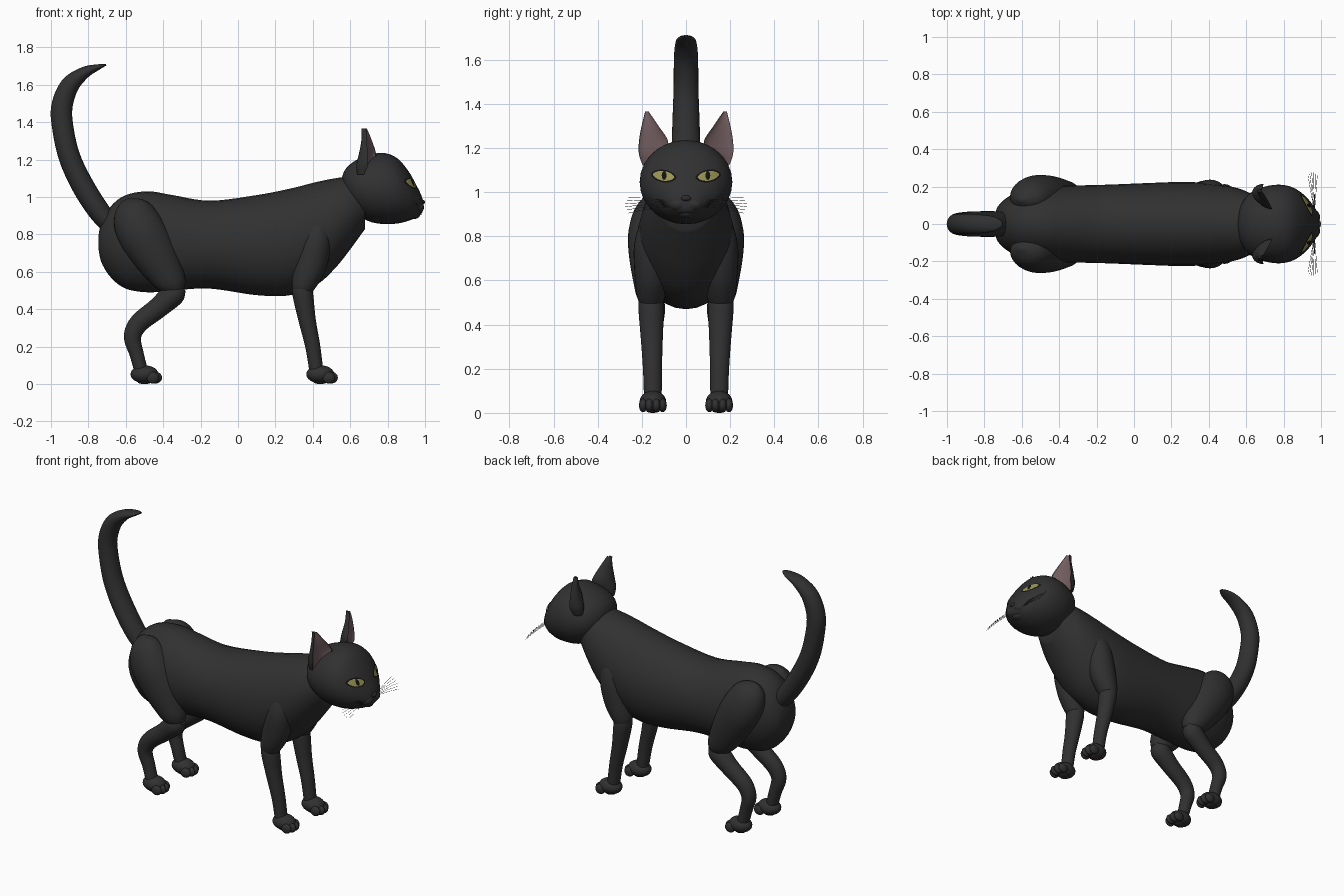
import bpy, bmesh, math
from mathutils import Vector, Matrix
from mathutils.bvhtree import BVHTree

if "Cube" in bpy.data.objects:
    bpy.data.objects.remove(bpy.data.objects["Cube"])


def material(name, r, g, b):
    m = bpy.data.materials.new(name)
    m.use_nodes = True
    m.diffuse_color = (r, g, b, 1)
    bsdf = m.node_tree.nodes["Principled BSDF"]
    bsdf.inputs["Base Color"].default_value = (r, g, b, 1)
    bsdf.inputs["Roughness"].default_value = 0.8
    return m


FUR = material("black_fur", 0.03, 0.03, 0.03)
PINK = material("ear_pink", 0.17, 0.11, 0.115)
IRIS = material("eye_yellow", 0.32, 0.3, 0.09)
DARK = material("pupil_black", 0.006, 0.006, 0.006)
SKIN = material("nose_and_pad", 0.035, 0.025, 0.025)
HAIR = material("whisker_grey", 0.08, 0.08, 0.08)


def finish(bm, name, mats):
    bmesh.ops.recalc_face_normals(bm, faces=bm.faces[:])
    me = bpy.data.meshes.new(name)
    bm.to_mesh(me)
    bm.free()
    for m in mats:
        me.materials.append(m)
    for p in me.polygons:
        p.use_smooth = True
    me.set_sharp_from_angle(angle=math.radians(50))
    ob = bpy.data.objects.new(name, me)
    bpy.context.scene.collection.objects.link(ob)
    return ob


def loft(name, rings, mats, rule=None):
    """Skin a list of rings; rule(side) picks the material of each strip."""
    bm = bmesh.new()
    vs = [[bm.verts.new(p) for p in ring] for ring in rings]
    n = len(rings[0])
    for a, b in zip(vs, vs[1:]):
        for j in range(n):
            k = (j + 1) % n
            f = bm.faces.new((a[j], a[k], b[k], b[j]))
            f.material_index = rule(j) if rule else 0
    bm.faces.new(vs[0])
    bm.faces.new(vs[-1])
    return finish(bm, name, mats)


def smooth_stations(st, steps=5):
    """Catmull-Rom interpolation through the stations."""
    st = [Vector(s) for s in st]
    pad = [st[0]] + st + [st[-1]]
    out = []
    for p0, p1, p2, p3 in zip(pad, pad[1:], pad[2:], pad[3:]):
        for i in range(steps):
            t = i / steps
            out.append(0.5 * (2 * p1 + (p2 - p0) * t
                       + (2 * p0 - 5 * p1 + 4 * p2 - p3) * t * t
                       + (3 * p1 - p0 - 3 * p2 + p3) * t ** 3))
    return out + [st[-1]]


def tube(name, stations, mat=FUR, upright=False, sides=28):
    """Stations are x, y, z, radius across y, radius in the side plane."""
    st = smooth_stations(stations)
    rings = []
    for i, s in enumerate(st):
        a, b = st[max(i - 1, 0)], st[min(i + 1, len(st) - 1)]
        d = Vector((1, 0, 0)) if upright else Vector((b[0] - a[0], 0, b[2] - a[2])).normalized()
        up = Vector((-d.z, 0, d.x))
        c = Vector(s[:3])
        ry, rp = max(s[3], 0.002), max(s[4], 0.002)
        rings.append([c + Vector((0, ry * math.cos(t), 0)) + up * rp * math.sin(t)
                      for t in (2 * math.pi * j / sides for j in range(sides))])
    return loft(name, rings, [mat])


def sliced(name, rows):
    """Rows are x, top, bottom, half width."""
    return tube(name, [(x, 0, (t + b) / 2, w, (t - b) / 2) for x, t, b, w in rows], upright=True)


def blobs(name, items, mat=FUR):
    """One object made of ellipsoids given as centre and radii."""
    bm = bmesh.new()
    for c, r in items:
        bmesh.ops.create_uvsphere(bm, u_segments=20, v_segments=12, radius=1,
                                  matrix=Matrix.Translation(c) @ Matrix.Diagonal((*r, 1)))
    return finish(bm, name, [mat])


# Torso and neck
sliced("body", [
    (-0.747, 0.79, 0.73, 0.03), (-0.73, 0.86, 0.65, 0.09), (-0.68, 0.95, 0.57, 0.14),
    (-0.6, 1.01, 0.51, 0.18), (-0.48, 1.03, 0.49, 0.2), (-0.35, 1.01, 0.5, 0.205),
    (-0.15, 0.98, 0.51, 0.21), (0.1, 1.01, 0.475, 0.22), (0.28, 1.045, 0.475, 0.225),
    (0.42, 1.08, 0.53, 0.215), (0.52, 1.1, 0.62, 0.2), (0.6, 1.11, 0.72, 0.175),
    (0.68, 1.11, 0.83, 0.13)])

# Tail
tube("tail", [
    (-0.66, 0, 0.83, 0.06, 0.05), (-0.74, 0, 0.92, 0.068, 0.058), (-0.83, 0, 1.06, 0.068, 0.06),
    (-0.9, 0, 1.21, 0.065, 0.058), (-0.935, 0, 1.36, 0.06, 0.057), (-0.942, 0, 1.48, 0.056, 0.057),
    (-0.9, 0, 1.595, 0.055, 0.05), (-0.82, 0, 1.665, 0.05, 0.032), (-0.745, 0, 1.695, 0.038, 0.015),
    (-0.705, 0, 1.707, 0.012, 0.004)])

# Head
head = sliced("head", [
    (0.555, 1.1, 1.04, 0.03), (0.572, 1.145, 0.985, 0.1), (0.62, 1.19, 0.92, 0.165),
    (0.7, 1.225, 0.87, 0.2), (0.78, 1.235, 0.855, 0.21), (0.85, 1.208, 0.858, 0.195),
    (0.91, 1.14, 0.872, 0.155), (0.95, 1.07, 0.89, 0.11), (0.98, 1.01, 0.91, 0.065),
    (0.99, 0.975, 0.93, 0.03)])
blobs("muzzle", [((0.955, 0.036, 0.945), (0.04, 0.042, 0.033)),
                 ((0.955, -0.036, 0.945), (0.04, 0.042, 0.033)),
                 ((0.94, 0, 0.908), (0.035, 0.04, 0.026))])
blobs("nose", [((0.982, 0, 0.972), (0.018, 0.024, 0.014))], SKIN)

tree = BVHTree.FromPolygons([v.co for v in head.data.vertices],
                            [p.vertices[:] for p in head.data.polygons])


def eye_plate(name, cy, cz, w, h, lift, mat, tilt=0.0):
    """Almond plate laid onto the face surface."""
    bm = bmesh.new()
    n, rings = 24, []
    for k in (0.02, 0.35, 0.7, 1):
        ring = []
        for j in range(n):
            t = 2 * math.pi * j / n
            u = w * k * math.cos(t)
            v = h * k * math.sin(t) * abs(math.sin(t)) ** 0.3 + tilt * u
            hit, normal, _, _ = tree.ray_cast(Vector((2, cy + u, cz + v)), Vector((-1, 0, 0)))
            if normal.x < 0:
                normal = -normal
            ring.append(bm.verts.new(hit + normal * lift))
        rings.append(ring)
    bm.faces.new(rings[0])
    for a, b in zip(rings, rings[1:]):
        for j in range(n):
            bm.faces.new((a[j], b[j], b[(j + 1) % n], a[(j + 1) % n]))
    ob = finish(bm, name, [mat])
    if ob.data.polygons[0].normal.x < 0:
        ob.data.flip_normals()


def ear(name, s):
    """Hollow pointed ear; the open front is pink."""
    n, rings = 24, []
    for z, yc, hw, xc, depth in smooth_stations([
            (1.12, 0.15, 0.045, 0.69, 0.05), (1.17, 0.153, 0.06, 0.715, 0.08),
            (1.23, 0.147, 0.066, 0.715, 0.065), (1.3, 0.163, 0.038, 0.703, 0.042),
            (1.365, 0.177, 0.008, 0.687, 0.028)]):
        ring = []
        for j in range(n):
            t = 2 * math.pi * j / n
            c, y = math.cos(t), hw * math.sin(t)
            x = xc - depth * abs(c) * (0.35 if c > 0 else 1) - 0.35 * y
            ring.append((x, s * (yc + y), z))
        rings.append(ring)
    loft(name, rings, [FUR, PINK],
         lambda j: 1 if math.cos(2 * math.pi * (j + 0.5) / n) > 0.35 else 0)


def paw(name, x, y):
    toes = [((x + dx, y + dy, 0.034), (0.034, 0.019, 0.031))
            for dx, dy in ((0.045, -0.044), (0.06, -0.016), (0.06, 0.016), (0.045, 0.044))]
    blobs(name, [((x, y, 0.052), (0.075, 0.06, 0.048))] + toes)
    blobs(name + "_pad", [((x, y, 0.009), (0.035, 0.03, 0.009))], SKIN)


# Paired parts
for side, s in (("left", 1), ("right", -1)):
    ear(side + "_ear", s)
    eye_plate(side + "_eye_rim", s * 0.1, 1.072, 0.058, 0.029, 0.002, DARK, s * 0.12)
    eye_plate(side + "_iris", s * 0.1, 1.072, 0.048, 0.022, 0.004, IRIS, s * 0.12)
    eye_plate(side + "_pupil", s * 0.097, 1.073, 0.011, 0.02, 0.006, DARK)

    tube(side + "_thigh", [
        (-0.605, s * 0.13, 0.985, 0.01, 0.015), (-0.59, s * 0.14, 0.955, 0.06, 0.075),
        (-0.56, s * 0.145, 0.9, 0.095, 0.115), (-0.515, s * 0.15, 0.81, 0.112, 0.132),
        (-0.455, s * 0.15, 0.71, 0.108, 0.125), (-0.39, s * 0.15, 0.6, 0.09, 0.1),
        (-0.35, s * 0.153, 0.53, 0.07, 0.075), (-0.335, s * 0.155, 0.48, 0.04, 0.04)])
    tube(side + "_shin", [
        (-0.3, s * 0.155, 0.52, 0.03, 0.03), (-0.34, s * 0.155, 0.485, 0.06, 0.062),
        (-0.43, s * 0.155, 0.405, 0.053, 0.056), (-0.53, s * 0.155, 0.325, 0.047, 0.052),
        (-0.564, s * 0.155, 0.25, 0.043, 0.046), (-0.542, s * 0.15, 0.16, 0.04, 0.038),
        (-0.515, s * 0.15, 0.06, 0.04, 0.036)])
    paw(side + "_hind_paw", -0.5, s * 0.15)

    tube(side + "_shoulder", [
        (0.43, s * 0.14, 0.9, 0.01, 0.01), (0.425, s * 0.145, 0.86, 0.06, 0.06),
        (0.415, s * 0.15, 0.76, 0.085, 0.085), (0.385, s * 0.155, 0.63, 0.078, 0.085),
        (0.35, s * 0.158, 0.53, 0.064, 0.065), (0.34, s * 0.158, 0.48, 0.045, 0.045)])
    tube(side + "_foreleg", [
        (0.34, s * 0.158, 0.54, 0.045, 0.04), (0.345, s * 0.158, 0.49, 0.058, 0.055),
        (0.37, s * 0.155, 0.34, 0.05, 0.046), (0.4, s * 0.152, 0.2, 0.043, 0.04),
        (0.42, s * 0.15, 0.06, 0.04, 0.037)])
    paw(side + "_front_paw", 0.44, s * 0.15)

    # Whiskers: a fan of fine hairs
    cu = bpy.data.curves.new(side + "_whiskers", "CURVE")
    cu.dimensions = "3D"
    cu.bevel_depth = 0.001
    cu.bevel_resolution = 0
    cu.materials.append(HAIR)
    for i in range(6):
        f = i / 5
        sp = cu.splines.new("POLY")
        sp.points.add(6)
        for k, p in enumerate(sp.points):
            t = k / 6
            p.co = (0.965 + (0.015 - 0.05 * f) * t, s * (0.06 + (0.22 - 0.04 * abs(f - 0.5)) * t),
                    0.935 + 0.02 * f + (0.05 * f - 0.01) * t - 0.02 * t * t, 1)
    bpy.context.scene.collection.objects.link(bpy.data.objects.new(side + "_whiskers", cu))
